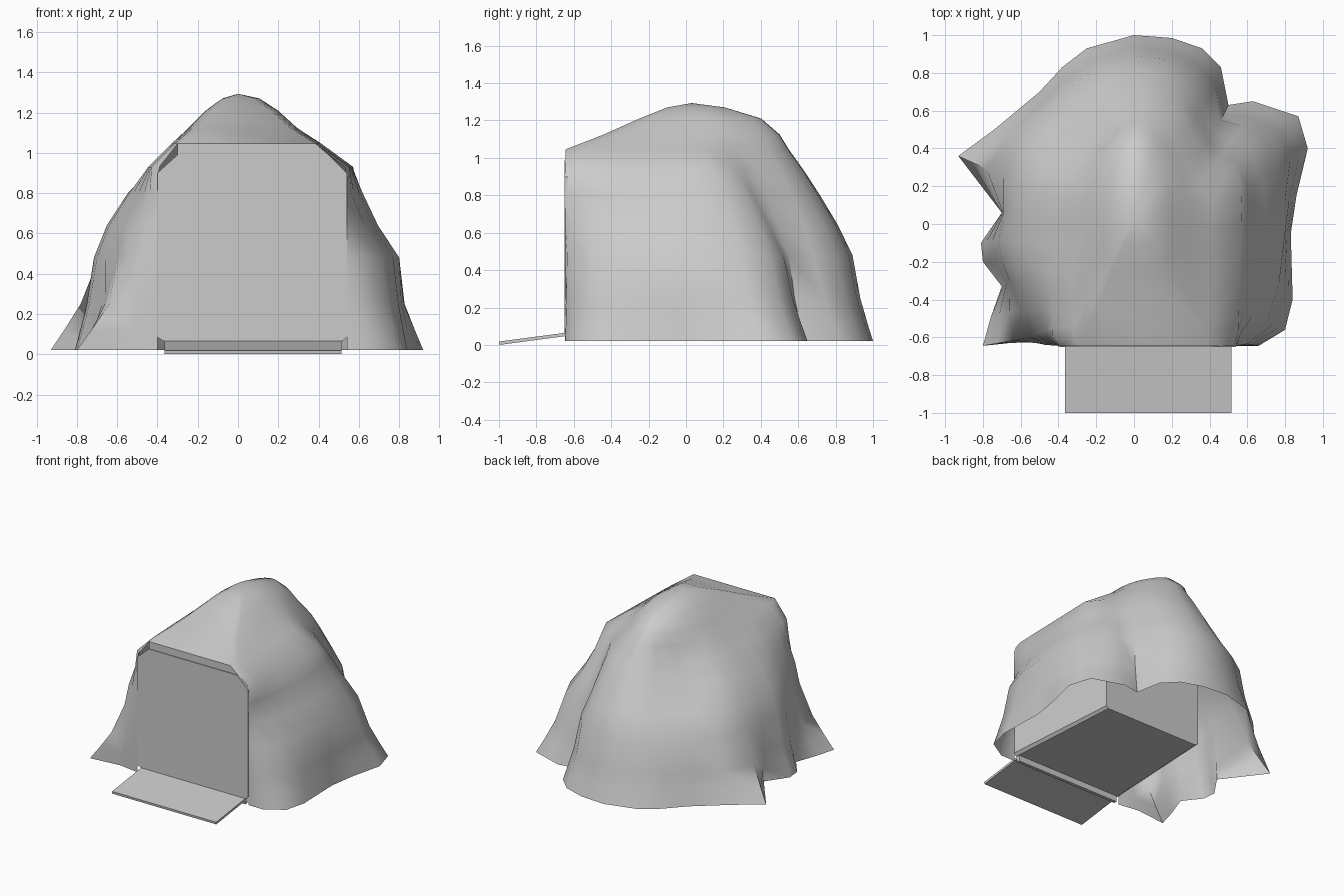
import bpy, bmesh, math

if "Cube" in bpy.data.objects:
    bpy.data.objects.remove(bpy.data.objects["Cube"])

FRONT = -0.645


def finish(name, bm, smooth=None):
    bmesh.ops.recalc_face_normals(bm, faces=bm.faces[:])
    me = bpy.data.meshes.new(name)
    bm.to_mesh(me)
    bm.free()
    ob = bpy.data.objects.new(name, me)
    bpy.context.collection.objects.link(ob)
    if smooth:
        bpy.context.view_layer.objects.active = ob
        ob.select_set(True)
        bpy.ops.object.shade_smooth_by_angle(angle=math.radians(smooth))
        ob.select_set(False)
    return ob


def prism(name, pts, offset, taper=1.0, pivot=(0, 0, 0), smooth=None):
    """Extrude a planar outline by an offset vector, optionally shrinking the far end."""
    bm = bmesh.new()
    far = [[pivot[k] + (p[k] - pivot[k]) * taper + offset[k] for k in range(3)] for p in pts]
    a = [bm.verts.new(p) for p in pts]
    b = [bm.verts.new(p) for p in far]
    bm.faces.new(a)
    bm.faces.new(b[::-1])
    for i in range(len(a)):
        j = (i + 1) % len(a)
        bm.faces.new((a[i], a[j], b[j], b[i]))
    return finish(name, bm, smooth)


# Draped shell: ground outline, then waist outline, from left door edge round the back
ground = [(-.40, FRONT), (-.56, -.62), (-.80, FRONT), (-.76, -.5), (-.70, -.33), (-.80, -.2),
          (-.81, -.1), (-.70, .06), (-.93, .36), (-.74, .5), (-.5, .70), (-.38, .83), (-.25, .93),
          (0, 1), (.2, .985), (.36, .93), (.46, .83), (.5, .63), (.63, .65), (.87, .57),
          (.92, .4), (.86, .15), (.83, -.05), (.84, -.4), (.80, -.56), (.66, FRONT), (.54, FRONT)]
waist = [(-.40, FRONT), (-.47, -.64), (-.54, -.60), (-.60, -.45), (-.66, -.3), (-.70, -.2),
         (-.715, -.08), (-.69, .06), (-.69, .25), (-.6, .47), (-.48, .59), (-.36, .71), (-.2, .82),
         (0, .89), (.18, .87), (.32, .8), (.41, .68), (.46, .55), (.57, .52), (.70, .45),
         (.77, .3), (.80, .12), (.80, -.05), (.77, -.3), (.71, -.5), (.6, -.635), (.54, FRONT)]
n = len(waist)
hollow = {9: .05, 10: .10, 11: .11, 12: .06, 17: .04, 18: .05}   # sagging cloth behind the shoulders

# Folds fade out towards the crown
soft = waist[:]
for _ in range(5):
    soft = [soft[0]] + [tuple((soft[i - 1][k] + 2 * soft[i][k] + soft[i + 1][k]) / 4 for k in (0, 1))
                        for i in range(1, n - 1)] + [soft[-1]]

rings = []
# Flared skirt blends ground outline into the waist
for z, w in ((.02, 1), (.12, .72), (.25, .38), (.48, 0)):
    rings.append([(q[0] + (p[0] - q[0]) * w, q[1] + (p[1] - q[1]) * w, z)
                  for p, q in zip(ground, waist)])

# Upper levels: z, left, right, front, back, squareness, door edges, fold softness, hollow depth
levels = ((.64, -.655, .70, FRONT, .83, .15, (-.4, .54), .3, .6),
          (.80, -.555, .63, FRONT, .75, .4, (-.4, .54), .6, 1),
          (.93, -.43, .56, FRONT, .68, .65, (-.39, .53), .9, .9),
          (1.045, -.32, .41, FRONT, .60, .88, (-.30, .385), 1, .4),
          (1.125, -.25, .30, -.44, .54, .6, None, 1, 0),
          (1.21, -.165, .205, -.25, .43, .4, None, 1, 0),
          (1.27, -.08, .11, -.10, .22, .2, None, 1, 0))
for z, xl, xr, yf, yb, q, door, s, dip in levels:
    ring = []
    for i in range(n):
        x, y = [waist[i][k] * (1 - s) + soft[i][k] * s for k in (0, 1)]
        t = max(0, (y - FRONT) / (.89 - .02 * s - FRONT))
        p = 1 - q * (1 - t)
        nx = xl * (-x / .71) ** p if x < 0 else xr * (x / .795) ** p
        gap = .035 if z < 1 else .01       # cloth edge stands slightly proud of the doorway
        if door and i < 6:
            nx = door[0] if i == 0 else min(nx, door[0] - gap - .004 * i)
        if door and i > 19:
            nx = door[1] if i == n - 1 else max(nx, door[1] + gap * .5 + .004 * (n - 1 - i))
        ring.append((nx, yf + (yb - yf) * t - dip * hollow.get(i, 0), z))
    rings.append(ring)

bm = bmesh.new()
vs = [[bm.verts.new(p) for p in r] for r in rings]
for k in range(len(vs) - 1):
    closed = rings[k][0][2] > 1.0          # the doorway stays open below the roof
    for i in range(n if closed else n - 1):
        j = (i + 1) % n
        bm.faces.new((vs[k][i], vs[k][j], vs[k + 1][j], vs[k + 1][i]))
apex = bm.verts.new((0, .03, 1.293))
for i in range(n):
    bm.faces.new((vs[-1][i], vs[-1][(i + 1) % n], apex))
finish("draped_shell", bm, 60)

# Covered box behind the drape; its front is the flat door with clipped corners
prism("covered_box", [(x, -.65, z) for x, z in
                      ((-.37, .065), (.52, .065), (.54, .085), (.54, .9), (.45, .99),
                       (-.30, .99), (-.40, .9), (-.40, .085))],
      (0, .92, 0), taper=.88, pivot=(0, -.65, .065))

# Overhanging lip above the door
prism("door_lip", [(-.30, FRONT, .99), (.45, FRONT, .99), (.385, FRONT, 1.045), (-.30, FRONT, 1.045)],
      (0, .02, 0))

# Threshold and entry ramp
prism("threshold", [(-.365, -.648, .02), (.515, -.648, .02), (.515, -.648, .068), (-.365, -.648, .068)],
      (0, .025, 0))
prism("ramp", [(-.365, FRONT, .065), (-.365, -1.0, .018), (-.365, -.998, .0), (-.365, FRONT, .047)],
      (.88, 0, 0))
